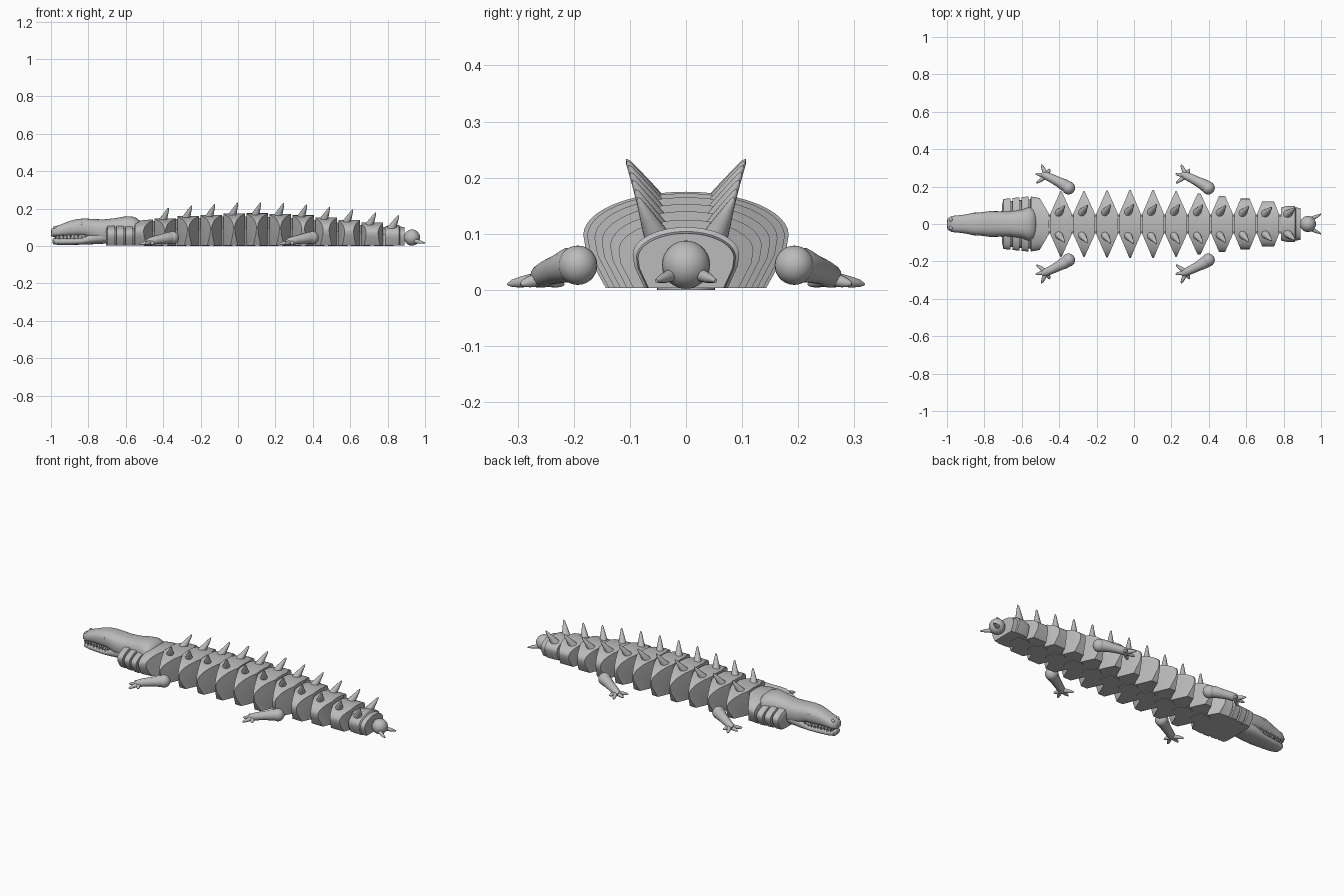
import bpy, bmesh, math
from mathutils import Vector

cube = bpy.data.objects.get("Cube")
if cube:
    bpy.data.objects.remove(cube, do_unlink=True)

grey = bpy.data.materials.new("plain_grey")
grey.use_nodes = True
grey.diffuse_color = (0.5, 0.5, 0.5, 1)
grey.node_tree.nodes["Principled BSDF"].inputs["Base Color"].default_value = (0.5, 0.5, 0.5, 1)


def finish(bm, name, angle=35):
    bmesh.ops.recalc_face_normals(bm, faces=bm.faces)
    mesh = bpy.data.meshes.new(name)
    bm.to_mesh(mesh)
    bm.free()
    obj = bpy.data.objects.new(name, mesh)
    bpy.context.collection.objects.link(obj)
    mesh.materials.append(grey)
    bpy.ops.object.select_all(action='DESELECT')
    obj.select_set(True)
    bpy.context.view_layer.objects.active = obj
    bpy.ops.object.shade_smooth_by_angle(angle=math.radians(angle))
    return obj


def loft(bm, rings):
    """Skin a list of equal-length point rings and cap both ends."""
    loops = [[bm.verts.new(p) for p in ring] for ring in rings]
    n = len(loops[0])
    for a, b in zip(loops, loops[1:]):
        for i in range(n):
            bm.faces.new((a[i], a[(i + 1) % n], b[(i + 1) % n], b[i]))
    bm.faces.new(loops[0])
    bm.faces.new(loops[-1][::-1])


def tube(bm, points, radii, n=14):
    """Round limb along a path, ring planes following the path."""
    pts = [Vector(p) for p in points]
    rings = []
    for i, (p, r) in enumerate(zip(pts, radii)):
        d = (pts[min(i + 1, len(pts) - 1)] - pts[max(i - 1, 0)]).normalized()
        u = d.orthogonal().normalized() if abs(d.z) > 0.9 else d.cross(Vector((0, 0, 1))).normalized()
        v = d.cross(u)
        rings.append([p + r * (u * math.cos(t) + v * math.sin(t))
                      for t in (2 * math.pi * k / n for k in range(n))])
    loft(bm, rings)


def body_section(x, w, h):
    """Flat belly, chamfered flank, domed back."""
    dome = [(w * math.cos(t), h * (0.56 + 0.44 * math.sin(t)))
            for t in (math.pi * k / 24 for k in range(25))]
    pts = [(w * 0.78, 0.003), (w * 0.97, h * 0.38)] + dome + [(-w * 0.97, h * 0.38), (-w * 0.78, 0.003)]
    return [(x, y, z) for y, z in pts]


def slice_off(bm, point, normal):
    geom = bm.verts[:] + bm.edges[:] + bm.faces[:]
    cut = bmesh.ops.bisect_plane(bm, geom=geom, plane_co=point, plane_no=normal, clear_outer=True)
    edges = [e for e in cut['geom_cut'] if isinstance(e, bmesh.types.BMEdge)]
    if edges:
        bmesh.ops.contextual_create(bm, geom=edges)


def wedge(bm, x, w, end, inner, flat, sides):
    """Slice the corners so the plan becomes a diamond pointing sideways."""
    for sx in sides:
        for sy in (1, -1):
            normal = Vector((sx * (w - inner), sy * (end - flat), 0))
            slice_off(bm, (x + sx * flat, sy * w, 0), normal)


def ball(bm, centre, r):
    res = bmesh.ops.create_uvsphere(bm, u_segments=24, v_segments=14, radius=r)
    bmesh.ops.translate(bm, verts=res['verts'], vec=centre)


# Body segments with paired back spikes
PITCH, START = 0.123, -0.39
widths = [0.176, 0.176, 0.18, 0.183, 0.183, 0.176, 0.163, 0.15, 0.135, 0.12, 0.095]
heights = [0.148, 0.16, 0.166, 0.174, 0.175, 0.172, 0.165, 0.153, 0.14, 0.125, 0.112]
for i, (w, h) in enumerate(zip(widths, heights)):
    x, end = START + PITCH * i, PITCH / 2 - 0.004
    last = i == len(widths) - 1
    flat = 0.003 if i < 6 else 0.008 * (i - 5)
    bm = bmesh.new()
    front = 0.055 if last else end
    if last:
        loft(bm, [body_section(x + a, w * s, h * s) for a, s in
                  ((-front, 0.93), (-0.025, 1), (0.02, 1), (0.025, 0.93), (0.05, 0.9))])
    else:
        loft(bm, [body_section(x - end, w, h), body_section(x + end, w, h)])
        wedge(bm, x, w, end, 0.055, flat, (1, -1))
    finish(bm, f"body_segment_{i + 1}", 25)

    bm = bmesh.new()
    size = 0.75 + 0.25 * h / 0.175
    for s in (1, -1):
        base = Vector((x - 0.02, s * 0.05, h * 0.8))
        tip = Vector((x + 0.02, s * (0.05 + 0.32 * h), h + 0.058 * size))
        tube(bm, [base, base.lerp(tip, 0.5), base.lerp(tip, 0.94), tip],
             [0.027 * size, 0.016 * size, 0.005, 0.001], 12)
    finish(bm, f"back_spikes_{i + 1}", 40)

    # Hinge pin and socket in front of each segment
    bm = bmesh.new()
    jx = x - PITCH / 2
    n = 28

    def circle(r, z):
        return [(jx + r * math.cos(2 * math.pi * k / n), r * math.sin(2 * math.pi * k / n), z) for k in range(n)]
    loft(bm, [circle(0.036, 0.0), circle(0.04, 0.006), circle(0.04, h * 0.9)])
    for a, b in ((0.044, 0.052),):
        rings = [circle(a, 0.0), circle(b, 0.0), circle(b, h * 0.55), circle(a, h * 0.55), circle(a, 0.0)]
        loft(bm, rings)
    finish(bm, f"hinge_{i + 1}")

# Ridged collar behind the head, ending in a half wedge
bm = bmesh.new()
stations = [(-0.705, 0.1, 0.1), (-0.7, 0.128, 0.106)]
for k in range(3):
    x0, w = -0.697 + 0.048 * k, 0.134 + 0.005 * k
    stations += [(x0, w, 0.112), (x0 + 0.036, w + 0.003, 0.115),
                 (x0 + 0.038, w - 0.012, 0.106), (x0 + 0.046, w - 0.012, 0.106)]
stations += [(-0.55, 0.147, 0.128), (-0.51, 0.14, 0.138), (-0.455, 0.14, 0.142)]
loft(bm, [body_section(*s) for s in stations])
wedge(bm, -0.505, 0.14, 0.05, 0.055, 0.0, (1,))
finish(bm, "collar", 25)


def oval(x, w, low, top, power=0.8, n=32):
    mid, half = (low + top) / 2, (top - low) / 2
    pts = []
    for k in range(n):
        c, s = math.cos(2 * math.pi * k / n), math.sin(2 * math.pi * k / n)
        pts.append((x, w * math.copysign(abs(c) ** power, c), mid + half * math.copysign(abs(s) ** power, s)))
    return pts


# Head: skull with upper jaw, then the lower jaw
bm = bmesh.new()
skull = [(-1.0, 0.015, 0.055, 0.078), (-0.996, 0.03, 0.05, 0.092), (-0.975, 0.043, 0.048, 0.105),
         (-0.94, 0.046, 0.05, 0.118), (-0.9, 0.051, 0.05, 0.134), (-0.86, 0.06, 0.05, 0.144),
         (-0.82, 0.062, 0.048, 0.147), (-0.77, 0.069, 0.03, 0.144), (-0.72, 0.068, 0.02, 0.142),
         (-0.66, 0.069, 0.015, 0.148), (-0.6, 0.077, 0.012, 0.159), (-0.565, 0.09, 0.012, 0.158),
         (-0.54, 0.088, 0.015, 0.149), (-0.52, 0.06, 0.03, 0.13)]
loft(bm, [oval(*s) for s in skull])
finish(bm, "skull", 50)

bm = bmesh.new()
jaw = [(-0.993, 0.015, 0.018, 0.036), (-0.985, 0.033, 0.008, 0.042), (-0.95, 0.042, 0.005, 0.043),
       (-0.9, 0.048, 0.005, 0.044), (-0.84, 0.056, 0.007, 0.045), (-0.78, 0.064, 0.009, 0.075),
       (-0.72, 0.063, 0.012, 0.09), (-0.66, 0.055, 0.02, 0.09)]
loft(bm, [oval(*s) for s in jaw])
loft(bm, [oval(-0.98, 0.025, 0.02, 0.075), oval(-0.78, 0.054, 0.02, 0.08)])
finish(bm, "lower_jaw", 50)

# Teeth along both jaws
bm = bmesh.new()
for s in (1, -1):
    for k in range(9):
        x = -0.975 + 0.02 * k
        y = s * (0.038 + 0.012 * k / 8)
        up = 1 if k % 2 else -1
        tube(bm, [(x, y, 0.048 - up * 0.01), (x, y, 0.048 + up * 0.012)], [0.006, 0.001], 8)
finish(bm, "teeth")

# Eyes and nostrils
bm = bmesh.new()
for s in (1, -1):
    ball(bm, (-0.84, s * 0.05, 0.116), 0.011)
    ball(bm, (-0.978, s * 0.022, 0.097), 0.01)
finish(bm, "eyes_and_nostrils")

# Legs with splayed toes
toes = [(-0.45, 0.295), (-0.495, 0.318), (-0.526, 0.268), (-0.522, 0.218)]
for name, shift in (("front", 0), ("hind", 0.747)):
    for side, s in (("left", 1), ("right", -1)):
        bm = bmesh.new()
        ball(bm, (-0.35 + shift, s * 0.193, 0.044), 0.035)
        path = [(-0.345, 0.19, 0.044), (-0.37, 0.207, 0.044), (-0.405, 0.226, 0.038),
                (-0.44, 0.244, 0.032), (-0.47, 0.258, 0.024), (-0.492, 0.268, 0.018)]
        tube(bm, [(x + shift, s * y, z) for x, y, z in path], [0.03, 0.032, 0.026, 0.023, 0.021, 0.011])
        for tx, ty in toes:
            a = Vector((-0.468 + shift, s * 0.258, 0.02))
            b = Vector((tx + shift, s * ty, 0.01))
            tube(bm, [a, a.lerp(b, 0.6), a.lerp(b, 0.85), b], [0.014, 0.01, 0.007, 0.002], 10)
        finish(bm, f"{name}_{side}_leg", 50)

# Tail tip ball with two claws
bm = bmesh.new()
ball(bm, (0.93, 0, 0.045), 0.043)
for s in (1, -1):
    tube(bm, [(0.945, s * 0.025, 0.027), (0.975, s * 0.04, 0.021), (1.0, s * 0.053, 0.016)],
         [0.012, 0.009, 0.003], 12)
finish(bm, "tail_tip")
